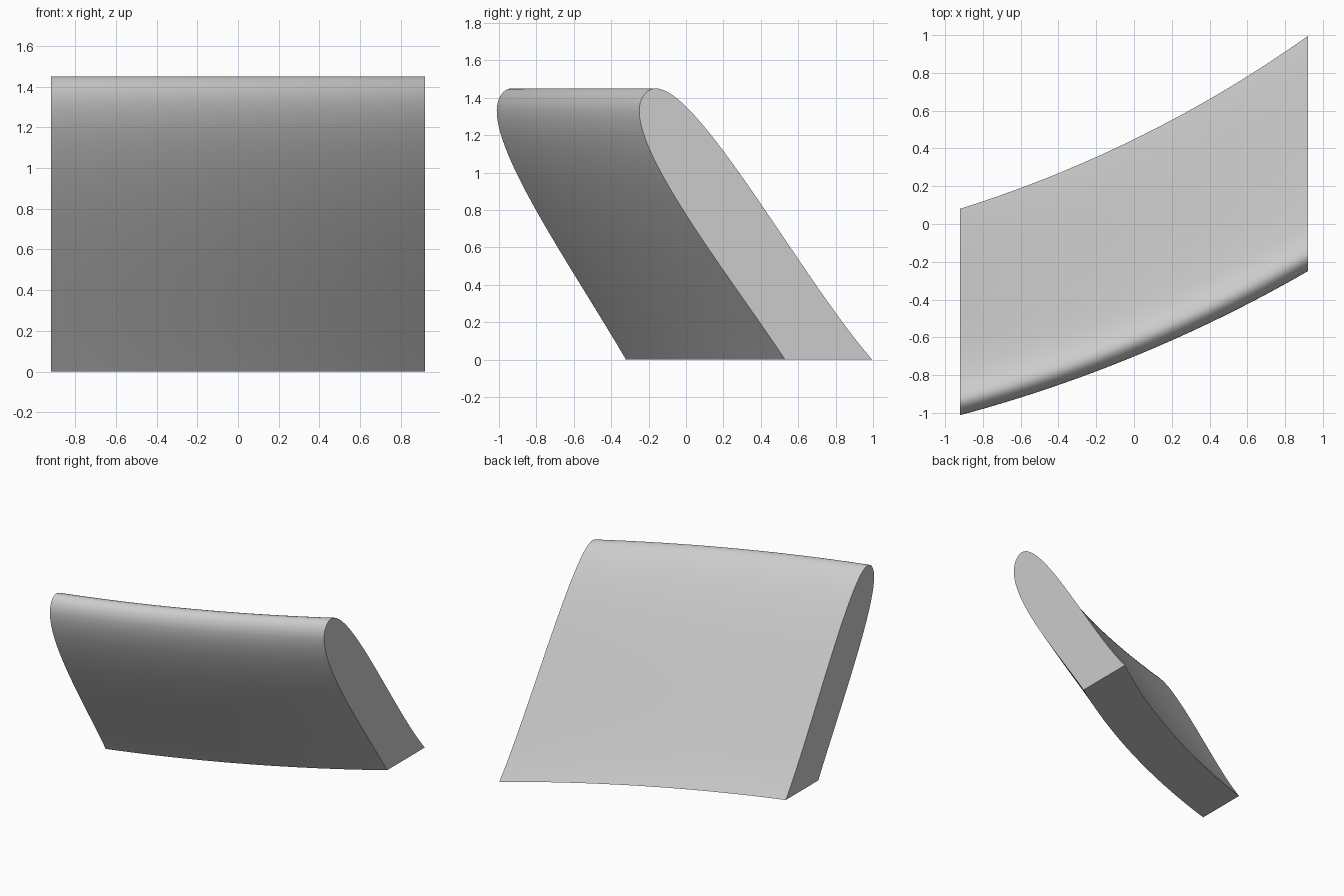
import bpy, bmesh
from math import sqrt, radians
from mathutils import Vector
from mathutils.geometry import interpolate_bezier

if "Cube" in bpy.data.objects:
    bpy.data.objects.remove(bpy.data.objects["Cube"])

HALF = 0.92                      # half width in x
CENTRE_X, CENTRE_Y = -2.904, 6.382   # axis of the curved sweep
STEPS = 40

# Leaning rounded profile (y, z) at the left end, as bezier pieces
PIECES = [
    ((0.53, 0), (0.23, 0.45), (-0.25, 1.06), (-0.25, 1.33), 28),
    ((-0.25, 1.33), (-0.25, 1.40), (-0.21, 1.45), (-0.16, 1.45), 14),
    ((-0.16, 1.45), (0.07, 1.45), (0.62, 0.43), (0.995, 0), 36),
]
profile = []
for a, b, c, d, n in PIECES:
    pts = interpolate_bezier(Vector(a), Vector(b), Vector(c), Vector(d), n)
    profile += pts[1:] if profile else pts


def swept_y(y, x):
    """Follow a circle about the sweep axis from the left end to x."""
    r2 = (CENTRE_Y - y) ** 2 + (HALF - CENTRE_X) ** 2
    return CENTRE_Y - sqrt(r2 - (x - CENTRE_X) ** 2)


# Sweep the profile along concentric arcs, cut square at both ends
bm = bmesh.new()
rings = []
for i in range(STEPS + 1):
    x = -HALF + 2 * HALF * i / STEPS
    rings.append([bm.verts.new((x, swept_y(p[0], x), p[1])) for p in profile])
count = len(profile)
for r, s in zip(rings, rings[1:]):
    for j in range(count):
        k = (j + 1) % count
        bm.faces.new((r[j], r[k], s[k], s[j]))
bm.faces.new(rings[0])
bm.faces.new(rings[-1][::-1])
bmesh.ops.recalc_face_normals(bm, faces=bm.faces)

mesh = bpy.data.meshes.new("curved_leaning_panel")
bm.to_mesh(mesh)
bm.free()
panel = bpy.data.objects.new("curved_leaning_panel", mesh)
bpy.context.collection.objects.link(panel)

# Plain grey material
grey = bpy.data.materials.new("light_grey")
grey.use_nodes = True
colour = (0.6, 0.6, 0.6, 1)
grey.diffuse_color = colour
grey.node_tree.nodes["Principled BSDF"].inputs["Base Color"].default_value = colour
mesh.materials.append(grey)

# Smooth surface with crisp ends and base
bpy.ops.object.select_all(action="DESELECT")
panel.select_set(True)
bpy.context.view_layer.objects.active = panel
bpy.ops.object.shade_smooth_by_angle(angle=radians(30))
